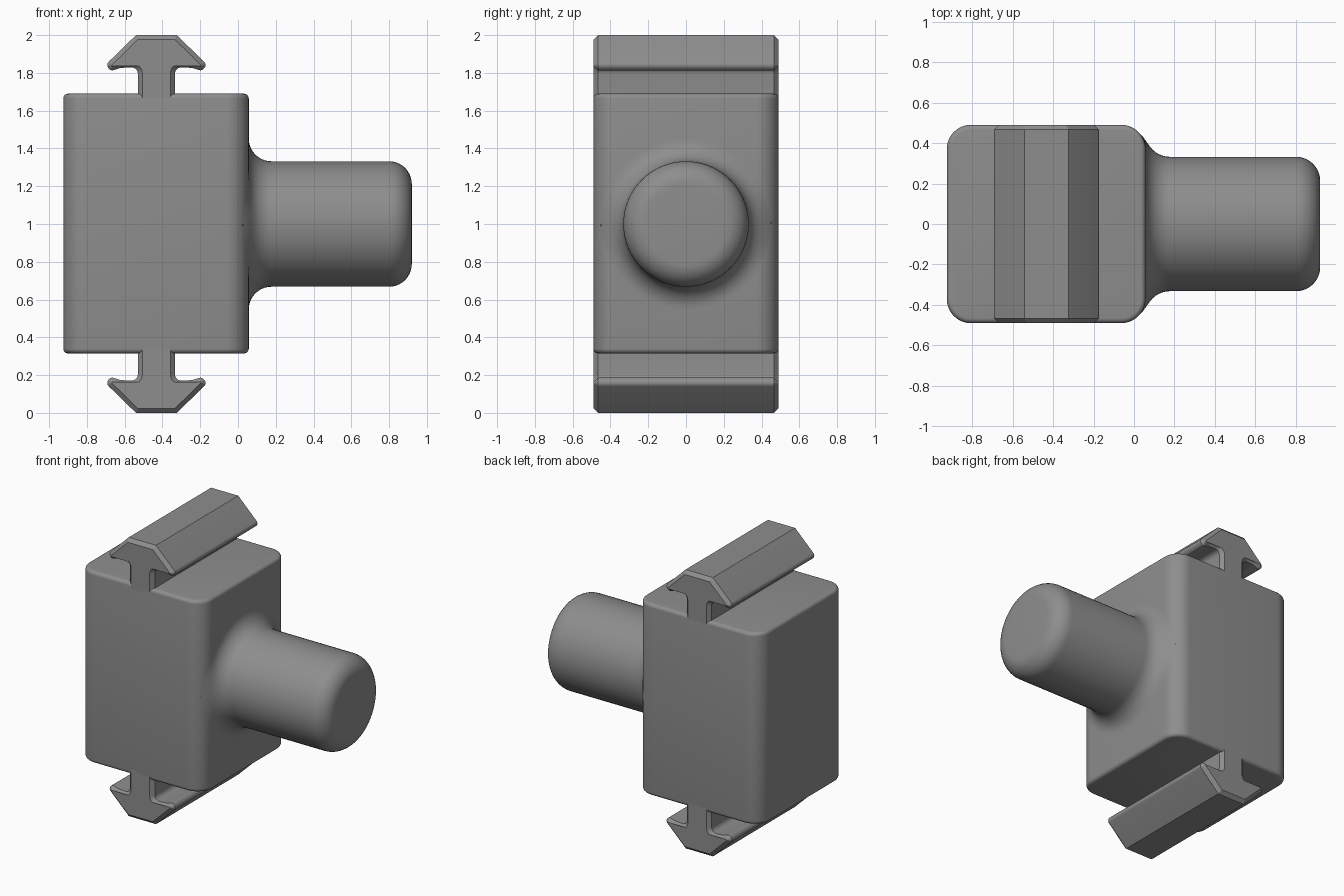
import bpy, bmesh, math
from mathutils import Vector

if "Cube" in bpy.data.objects:
    bpy.data.objects.remove(bpy.data.objects["Cube"])

grey = bpy.data.materials.new("grey_plastic")
grey.diffuse_color = (0.27, 0.27, 0.27, 1)
grey.use_nodes = True
grey.node_tree.nodes["Principled BSDF"].inputs["Base Color"].default_value = grey.diffuse_color

X0, X1, HY, Z0, Z1 = -0.925, 0.057, 0.49, 0.315, 1.69   # block limits
CORNER, EDGE = 0.12, 0.025                             # block roundings
RAIL_X, CHAMFER = -0.432, 0.024


def finish(name, bm):
    bmesh.ops.recalc_face_normals(bm, faces=bm.faces)
    me = bpy.data.meshes.new(name)
    bm.to_mesh(me)
    bm.free()
    me.materials.append(grey)
    ob = bpy.data.objects.new(name, me)
    bpy.context.collection.objects.link(ob)
    bpy.ops.object.select_all(action='DESELECT')
    ob.select_set(True)
    bpy.context.view_layer.objects.active = ob
    bpy.ops.object.shade_smooth_by_angle(angle=math.radians(30))
    return ob


def rounded(points, steps=6):
    """Closed 2D outline from (x, y, corner radius)."""
    out = []
    for i, (x, y, r) in enumerate(points):
        p = Vector((x, y))
        if r == 0:
            out.append(p)
            continue
        a = (Vector(points[i - 1][:2]) - p).normalized()
        b = (Vector(points[(i + 1) % len(points)][:2]) - p).normalized()
        half = a.angle(b) / 2
        c = p + (a + b).normalized() * (r / math.sin(half))
        s = p + a * (r / math.tan(half)) - c
        e = p + b * (r / math.tan(half)) - c
        turn = math.atan2(s.x * e.y - s.y * e.x, s.dot(e))
        for k in range(steps + 1):
            t = turn * k / steps
            out.append(c + Vector((s.x * math.cos(t) - s.y * math.sin(t),
                                   s.x * math.sin(t) + s.y * math.cos(t))))
    return out


def inset(pts, d):
    """Shrink a clockwise outline by d."""
    out = []
    for i, p in enumerate(pts):
        a = (p - pts[i - 1]).normalized()
        b = (pts[(i + 1) % len(pts)] - p).normalized()
        na, nb = Vector((a.y, -a.x)), Vector((b.y, -b.x))
        out.append(p + (na + nb) * (d / (1 + na.dot(nb))))
    return out


def loft(bm, rings):
    """Skin a list of equal vertex rings and cap both ends."""
    for r0, r1 in zip(rings, rings[1:]):
        n = len(r0)
        for i in range(n):
            j = (i + 1) % n
            bm.faces.new((r0[i], r0[j], r1[j], r1[i]))
    bm.faces.new(rings[0])
    bm.faces.new(rings[-1])


# Block: rounded plan, lofted with softened top and bottom edges
bm = bmesh.new()
plan = rounded([(X0, -HY, CORNER), (X0, HY, CORNER),
                (X1, HY, CORNER), (X1, -HY, CORNER)], 10)
levels = []
for k in range(6):
    a = math.pi / 2 * k / 5
    levels.append((EDGE * (1 - math.sin(a)), Z0 + EDGE * (1 - math.cos(a))))
levels += [(d, Z0 + Z1 - z) for d, z in reversed(levels)]
loft(bm, [[bm.verts.new((p.x, p.y, z)) for p in inset(plan, d)]
          for d, z in levels])
finish("block", bm)

# Rails: mushroom section with chamfered ends, above and below the block
right = [(0.108, 2.0, 0), (0.27, 1.842, 0.025), (0.24, 1.811, 0.02),
         (0.19, 1.826, 0.03), (0.098, 1.832, 0.035), (0.098, 1.62, 0)]
section = rounded(right + [(-x, z, r) for x, z, r in reversed(right)])
for name, flip in (("top_rail", False), ("bottom_rail", True)):
    bm = bmesh.new()
    rings = []
    for y, d in ((-HY, CHAMFER), (-HY + CHAMFER, 0),
                 (HY - CHAMFER, 0), (HY, CHAMFER)):
        rings.append([bm.verts.new((RAIL_X + p.x, y, 2 - p.y if flip else p.y))
                      for p in inset(section, d)])
    loft(bm, rings)
    finish(name, bm)

# Peg: turned profile with a flared root that follows the block's round corners
R, TIP, FLARE = 0.332, 0.92, 0.12
profile = []
for k in range(11):
    a = math.pi / 2 * k / 10
    profile.append((X1 + FLARE * (1 - math.cos(a)),
                    R + FLARE * (1 - math.sin(a)), 1 - k / 10))
for k in range(11):
    a = math.pi / 2 * k / 10
    profile.append((TIP - FLARE * (1 - math.sin(a)),
                    R - FLARE * (1 - math.cos(a)), 0))
bm = bmesh.new()
rings = []
for x, r, follow in profile:
    ring = []
    for i in range(64):
        t = math.tau * i / 64
        y, z = r * math.cos(t), r * math.sin(t)
        over = max(0, abs(y) - (HY - CORNER))
        drop = CORNER - math.sqrt(CORNER ** 2 - over ** 2)
        ring.append(bm.verts.new((x - drop * follow, y, 1 + z)))
    rings.append(ring)
loft(bm, rings)
finish("peg", bm)
